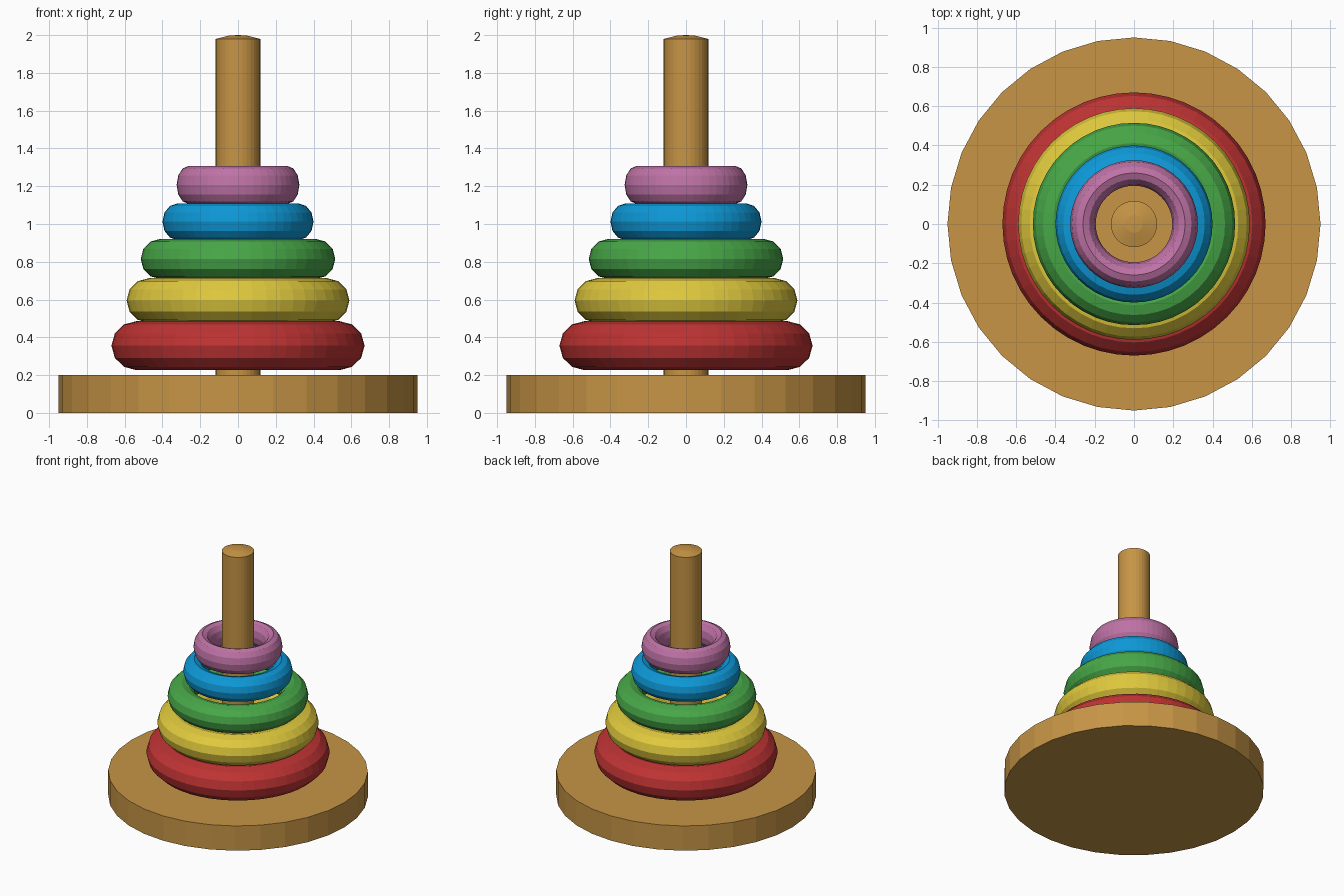
import bpy, bmesh
from math import sin, cos, pi

if "Cube" in bpy.data.objects:
    bpy.data.objects.remove(bpy.data.objects["Cube"])


def material(name, rgb):
    m = bpy.data.materials.new(name)
    m.diffuse_color = (*rgb, 1)
    m.use_nodes = True
    m.node_tree.nodes["Principled BSDF"].inputs["Base Color"].default_value = m.diffuse_color
    return m


def lathe(name, profile, sides, mat, closed=False):
    """Revolve (radius, z) points about z; radius 0 becomes a single pole."""
    bm = bmesh.new()
    loops = []
    for r, z in profile:
        if r == 0:
            loops.append([bm.verts.new((0, 0, z))] * sides)
        else:
            loops.append([bm.verts.new((r * cos(2 * pi * i / sides), r * sin(2 * pi * i / sides), z))
                          for i in range(sides)])
    n = len(loops)
    for k in range(n if closed else n - 1):
        a, b = loops[k], loops[(k + 1) % n]
        for i in range(sides):
            j = (i + 1) % sides
            corners = list(dict.fromkeys((a[i], a[j], b[j], b[i])))
            bm.faces.new(corners)
    bmesh.ops.recalc_face_normals(bm, faces=bm.faces)
    me = bpy.data.meshes.new(name)
    bm.to_mesh(me)
    bm.free()
    me.materials.append(mat)
    ob = bpy.data.objects.new(name, me)
    bpy.context.collection.objects.link(ob)
    return ob


wood = material("wood", (0.57, 0.30, 0.06))

# Round base and peg with a slightly domed tip
lathe("base", [(0, 0), (0.95, 0), (0.95, 0.2), (0, 0.2)], 32, wood)
lathe("peg", [(0, 0.19), (0.118, 0.19), (0.118, 1.98), (0.045, 1.998), (0, 2.0)], 32, wood)

# Stacked rings: outer radius, centre height, half height, colour
rings = [
    ("red", 0.67, 0.356, 0.13, (0.52, 0.033, 0.033)),
    ("yellow", 0.59, 0.595, 0.118, (0.75, 0.59, 0.047)),
    ("green", 0.515, 0.815, 0.106, (0.064, 0.39, 0.064)),
    ("blue", 0.40, 1.012, 0.097, (0.004, 0.32, 0.69)),
    ("pink", 0.325, 1.207, 0.101, (0.52, 0.17, 0.38)),
]
for colour, outer, z, half, rgb in rings:
    major, minor = outer * 0.8, outer * 0.2
    section = [(major + minor * cos(2 * pi * k / 12), z + half * sin(2 * pi * k / 12))
               for k in range(12)]
    lathe(colour + "_ring", section, 48, material(colour, rgb), closed=True)
